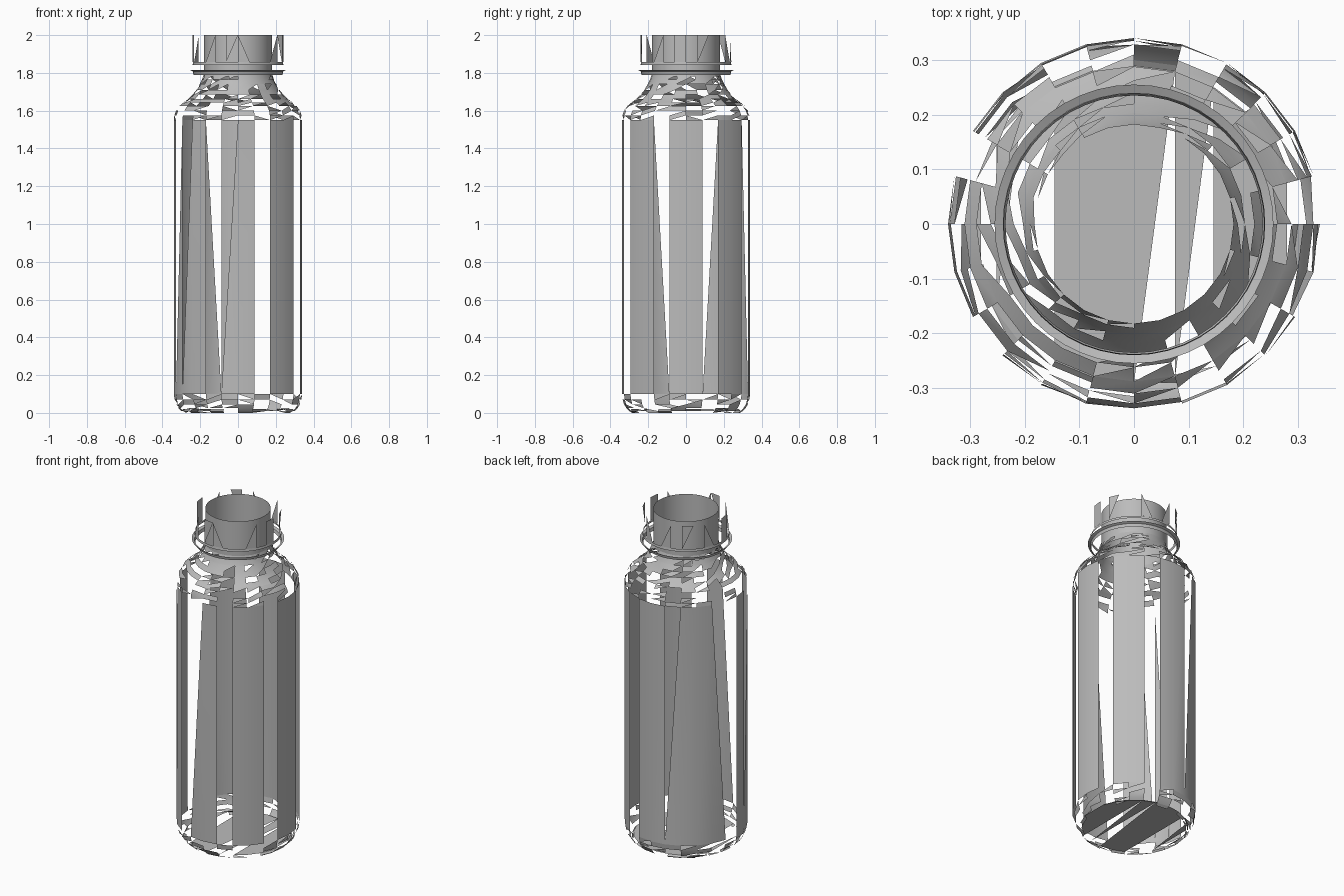
import bpy, bmesh, math, random

random.seed(7)
if "Cube" in bpy.data.objects:
    bpy.data.objects.remove(bpy.data.objects["Cube"], do_unlink=True)

grey = bpy.data.materials.new("plain_grey")
grey.use_nodes = True
grey.diffuse_color = (0.5, 0.5, 0.5, 1)
grey.node_tree.nodes["Principled BSDF"].inputs["Base Color"].default_value = grey.diffuse_color
SEGMENTS = 24


def finish(name, bm):
    loose = [v for v in bm.verts if not v.link_faces]
    bmesh.ops.delete(bm, geom=loose, context="VERTS")
    mesh = bpy.data.meshes.new(name)
    bm.to_mesh(mesh)
    bm.free()
    mesh.materials.append(grey)
    obj = bpy.data.objects.new(name, mesh)
    bpy.context.collection.objects.link(obj)
    bpy.ops.object.select_all(action="DESELECT")
    obj.select_set(True)
    bpy.context.view_layer.objects.active = obj
    bpy.ops.object.shade_smooth_by_angle(angle=math.radians(35))
    return obj


def lathe(name, profile, pattern, segments=SEGMENTS):
    """Revolve (radius, height) points; pattern(row, segment) says which part of a panel stays:
    F full, L or R lower half with its tip left or right, U upper half, . none."""
    bm = bmesh.new()
    rings = []
    for r, z in profile:
        angles = [2 * math.pi * i / segments for i in range(segments)]
        rings.append([bm.verts.new((r * math.sin(a), -r * math.cos(a), z)) for a in angles])
    for row in range(len(profile) - 1):
        for i in range(segments):
            j = (i + 1) % segments
            a, b = rings[row][i], rings[row][j]
            d, c = rings[row + 1][i], rings[row + 1][j]
            corners = {"F": (a, b, c, d), "L": (a, b, d), "R": (a, b, c), "U": (a, c, d)}
            kind = pattern(row, i)
            if kind in corners:
                bm.faces.new(corners[kind])
    return finish(name, bm)


def scattered(choices):
    return lambda row, i: random.choice(choices)


def full(row, i):
    return "F"


# Long straight wall made of open panels
WALL = "F.FF.FF.FF.FFRFFL.FRRF.R"
lathe("body_wall", [(0.34, 0.1), (0.34, 1.55)], lambda row, i: WALL[i])

# Rounded lower edge
rim = [(0.29, 0.02), (0.30, 0.01), (0.315, 0.025), (0.328, 0.045), (0.335, 0.07), (0.34, 0.1)]
lathe("base_rim", rim, scattered("F.RU.."))

# Broken shoulder curving in to the neck
shoulder = [(0.34, 1.55), (0.337, 1.575), (0.328, 1.6), (0.31, 1.625), (0.288, 1.643)]
lathe("shoulder_edge", shoulder, scattered("F.RU.."))
slope = [(0.288, 1.643), (0.262, 1.662), (0.24, 1.685), (0.22, 1.71), (0.203, 1.74)]
lathe("shoulder_slope", slope, scattered("FFRU."))
lathe("neck_base", [(0.203, 1.74), (0.19, 1.765), (0.182, 1.79)], scattered("FFFRU"))

# Neck tube
lathe("neck", [(0.18, 1.78), (0.18, 2.0)], full, 48)

# Collar below the cap
lathe("collar_flange", [(0.235, 1.79), (0.24, 1.808), (0.255, 1.815)], full, 48)
lathe("collar_ring", [(0.24, 1.843), (0.238, 1.858)], full, 48)

# Torn cap skirt standing around the neck
SKIRT = "L..R.F.U..L.R.U.L.F..R.U"
lathe("cap_skirt", [(0.24, 1.858), (0.24, 2.0)], lambda row, i: SKIRT[i])

# Base floor split into strips, left to right
bm = bmesh.new()
STRIPS = "F.L.FFLLFFF."
for i, kind in enumerate(STRIPS):
    ends = []
    for k in (i, i + 1):
        a = math.pi * k / len(STRIPS)
        ends.append((-0.29 * math.cos(a), 0.29 * math.sin(a)))
    (x0, y0), (x1, y1) = ends
    points = [(x0, -y0), (x1, -y1), (x1, y1), (x0, y0)]
    if kind == "L":
        del points[1]
    points = [p for n, p in enumerate(points) if p not in points[:n]]
    if kind != "." and len(points) > 2:
        bm.faces.new([bm.verts.new((x, y, 0.02)) for x, y in points])
bmesh.ops.remove_doubles(bm, verts=bm.verts[:], dist=0.001)
finish("base_floor", bm)

# Rest the lowest rim on the ground
lathe("foot_ring", [(0.285, 0.0), (0.30, 0.01)], scattered("F.RU.."))
